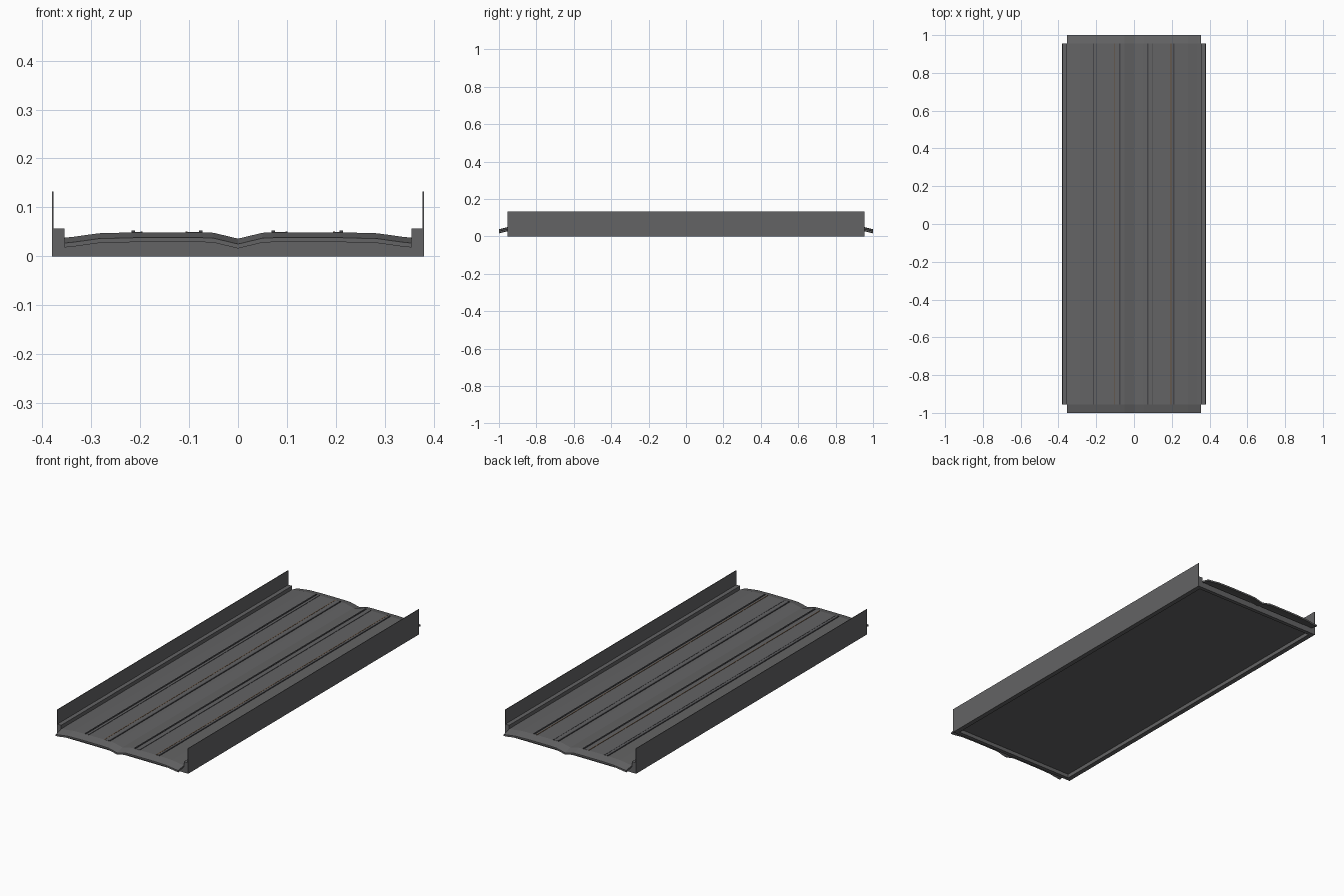
import bpy, bmesh

if "Cube" in bpy.data.objects:
    bpy.data.objects.remove(bpy.data.objects["Cube"])

def material(name, rgb):
    m = bpy.data.materials.new(name)
    m.diffuse_color = (*rgb, 1)
    m.use_nodes = True
    m.node_tree.nodes["Principled BSDF"].inputs["Base Color"].default_value = m.diffuse_color
    return m

GREY = material("concrete grey", (0.125, 0.125, 0.128))
DARK = material("dark steel", (0.06, 0.06, 0.065))
BROWN = material("rust brown", (0.13, 0.075, 0.04))

def finish(name, bm, mat):
    bmesh.ops.recalc_face_normals(bm, faces=bm.faces[:])
    me = bpy.data.meshes.new(name)
    bm.to_mesh(me)
    bm.free()
    me.materials.append(mat)
    ob = bpy.data.objects.new(name, me)
    bpy.context.collection.objects.link(ob)
    return ob

def box(name, x0, x1, y0, y1, z0, z1, mat):
    bm = bmesh.new()
    bmesh.ops.create_cube(bm, size=1)
    for v in bm.verts:
        v.co.x = x0 if v.co.x < 0 else x1
        v.co.y = y0 if v.co.y < 0 else y1
        v.co.z = z0 if v.co.z < 0 else z1
    return finish(name, bm, mat)

def loft(name, outline, stations, mat):
    """Sweep a closed x-z outline along y; each station is (y, z offset)."""
    bm = bmesh.new()
    rings = [[bm.verts.new((x, y, z + dz)) for x, z in outline] for y, dz in stations]
    n = len(outline)
    for a, b in zip(rings, rings[1:]):
        for i in range(n):
            j = (i + 1) % n
            bm.faces.new((a[i], a[j], b[j], b[i]))
    bm.faces.new(rings[0])
    bm.faces.new(rings[-1])
    return finish(name, bm, mat)

L = 0.955

# Deck shell with a central gutter and drooping end lips
half = [(0, 0.036), (0.05, 0.048), (0.075, 0.049), (0.21, 0.049),
        (0.285, 0.047), (0.335, 0.040), (0.355, 0.038)]
top = [(-x, z) for x, z in reversed(half[1:])] + half
bottom = [(x, z - 0.009) for x, z in reversed(top)]
loft("deck", top + bottom, [(-1, -0.011), (-L, 0), (L, 0), (1, -0.011)], GREY)

# Underside panel, recessed inside the frame
box("underside_panel", -0.355, 0.355, -L + 0.01, L - 0.01, 0.020, 0.026, GREY)

# End beams
for s, n in ((-1, "front"), (1, "back")):
    ya, yb = sorted((s * L, s * (L - 0.02)))
    box(n + "_end_beam", -0.36, 0.36, ya, yb, 0, 0.031, GREY)

# Side kerbs and thin parapet walls
for s, n in ((-1, "left"), (1, "right")):
    xa, xb = sorted((s * 0.355, s * 0.377))
    box(n + "_kerb", xa, xb, -L, L, 0, 0.057, GREY)
    xa, xb = sorted((s * 0.377, s * 0.380))
    box(n + "_parapet", xa, xb, -L, L, 0, 0.132, GREY)

# Embedded rails: dark outer fin, grey bed, thin inner edge
for i, (fin, inner, edge) in enumerate(((-0.214, -0.197, DARK), (-0.076, -0.105, BROWN),
                                        (0.072, 0.099, DARK), (0.211, 0.196, BROWN))):
    box(f"rail_fin_{i}", fin - 0.0035, fin + 0.0035, -L, L, 0.046, 0.0525, DARK)
    a, b = sorted((fin, inner))
    box(f"rail_bed_{i}", a, b, -L, L, 0.046, 0.0497, GREY)
    box(f"rail_edge_{i}", inner - 0.002, inner + 0.002, -L, L, 0.046, 0.0505, edge)
